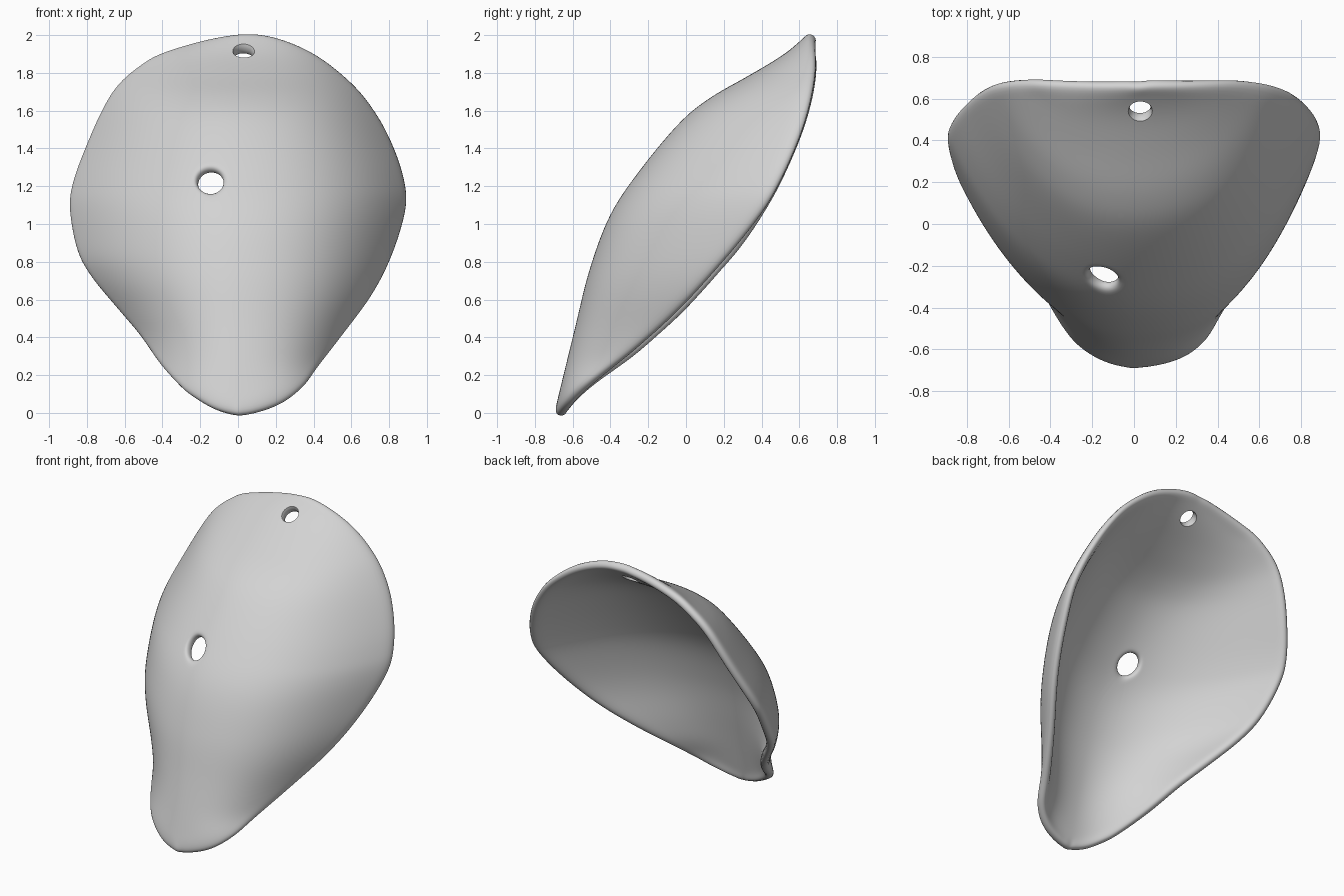
import bpy
import bmesh
import math
from mathutils import Vector

old = bpy.data.objects.get("Cube")
if old:
    bpy.data.objects.remove(old, do_unlink=True)


def spline(points, steps, closed=False):
    """Smooth curve through a few 2D points."""
    pts = [Vector(p) for p in points]
    count = len(pts)
    spans = count if closed else count - 1

    def at(i):
        return pts[i % count] if closed else pts[max(0, min(count - 1, i))]

    curve = []
    for i in range(spans):
        a, b, c, d = at(i - 1), at(i), at(i + 1), at(i + 2)
        for s in range(steps):
            t = s / steps
            curve.append(b + (c - a) * t / 2
                         + (a - b * 2.5 + c * 2 - d / 2) * t * t
                         + (b * 3 - a - c * 3 + d) * t ** 3 / 2)
    if not closed:
        curve.append(pts[-1])
    return curve


def lookup(curve, z):
    """Value of a rising curve at height z."""
    if z <= curve[0].y:
        return curve[0].x
    for a, b in zip(curve, curve[1:]):
        if z <= b.y:
            return a.x + (b.x - a.x) * (z - a.y) / max(b.y - a.y, 1e-6)
    return curve[-1].x


# Outline seen from the front (x, z), anticlockwise from the bottom tip
right_half = [(0, 0), (.13, .02), (.25, .07), (.35, .15), (.43, .25), (.54, .39),
              (.71, .62), (.82, .84), (.89, 1.08), (.88, 1.24), (.82, 1.42),
              (.73, 1.59), (.6, 1.75), (.39, 1.91), (.14, 2)]
left_half = [(-.1, 1.99), (-.39, 1.91), (-.53, 1.83), (-.64, 1.73), (-.72, 1.6),
             (-.8, 1.42), (-.87, 1.23), (-.89, 1.08), (-.85, .86), (-.77, .71),
             (-.63, .54), (-.52, .41), (-.42, .27), (-.33, .17), (-.25, .1),
             (-.13, .03)]
# Slight allowance for the rim that is rounded off later
loop = [((x * 1.016), 1 + (z - 1) * 1.012) for x, z in right_half + left_half]
outline = spline(loop, 4, closed=True)
fine = spline(loop, 12, closed=True)
peak = max(range(len(fine)), key=lambda i: fine[i].y)
side_a = fine[:peak + 1]
side_b = list(reversed(fine[peak:]))

# Depth (y, z) of the middle ridge and of the rim
ridge = spline([(-.7, -.01), (-.59, .44), (-.51, .76), (-.4, 1.05), (-.24, 1.29),
                (-.03, 1.54), (.13, 1.67), (.34, 1.79), (.52, 1.9), (.65, 2.01)], 10)
rim = spline([(-.69, -.01), (-.54, .14), (-.27, .32), (-.01, .54), (.23, .82),
              (.39, 1.05), (.53, 1.32), (.63, 1.58), (.675, 1.82), (.66, 2.01)], 10)


def surface(x, z):
    """Point on the outer face: a domed section at every height."""
    width = abs(lookup(side_a if x > 0 else side_b, z))
    t = min(1, abs(x) / max(width, .02))
    low, high = lookup(ridge, z), lookup(rim, z)
    soft = .75
    if x > 0:
        # Fuller flank on this side, with its lower rim set forward
        soft = .55
        high -= .035 * math.sin(math.pi * max(0, min(1, z / 1.1)))
    rise = soft * t ** 2 + (1 - soft) * t ** 4
    return Vector((x, low + (high - low) * rise, z))


# Shell: rings running from the middle hole out to the rim
RINGS = 20
WALL = .06
hole = Vector((-.15, 1.235))
bm = bmesh.new()
rings = []
for k in range(RINGS + 1):
    ring = []
    for p in outline:
        away = (p - hole).normalized()
        edge = hole + Vector((away.x * .07, away.y * .062))
        q = edge.lerp(p, k / RINGS)
        ring.append(bm.verts.new(surface(q.x, q.y)))
    rings.append(ring)
count = len(outline)
for inner, outer in zip(rings, rings[1:]):
    for i in range(count):
        j = (i + 1) % count
        bm.faces.new((inner[i], outer[i], outer[j], inner[j]))
mesh = bpy.data.meshes.new("curved_shell")
bm.to_mesh(mesh)
bm.free()
shell = bpy.data.objects.new("curved_shell", mesh)
bpy.context.collection.objects.link(shell)

# Wall thickness with a softly rounded rim
solid = shell.modifiers.new("thickness", 'SOLIDIFY')
solid.thickness = WALL
solid.offset = -1
rounding = shell.modifiers.new("rounding", 'SUBSURF')
rounding.levels = rounding.render_levels = 2

# Waisted cutter for the small flared hole near the top
spot = surface(.03, 1.915)
normal = (surface(.06, 1.915) - surface(0, 1.915)).cross(
    surface(.03, 1.94) - surface(.03, 1.89)).normalized()
bm = bmesh.new()
bmesh.ops.create_cone(bm, cap_ends=True, segments=32, radius1=1, radius2=1, depth=.2)
upright = [e for e in bm.edges if abs(e.verts[0].co.z - e.verts[1].co.z) > .1]
bmesh.ops.subdivide_edges(bm, edges=upright, cuts=9)
for v in bm.verts:
    radius = .05 + 8 * min(abs(v.co.z), .07) ** 2
    v.co.x *= radius
    v.co.y *= radius
cutter_mesh = bpy.data.meshes.new("hole_cutter")
bm.to_mesh(cutter_mesh)
bm.free()
cutter = bpy.data.objects.new("hole_cutter", cutter_mesh)
bpy.context.collection.objects.link(cutter)
cutter.location = spot - normal * WALL / 2
cutter.rotation_euler = normal.to_track_quat('Z', 'Y').to_euler()
cutter.hide_render = True
cut = shell.modifiers.new("top_hole", 'BOOLEAN')
cut.operation = 'DIFFERENCE'
cut.solver = 'EXACT'
cut.object = cutter

bpy.ops.object.select_all(action='DESELECT')
shell.select_set(True)
bpy.context.view_layer.objects.active = shell
for name in [m.name for m in shell.modifiers]:
    bpy.ops.object.modifier_apply(modifier=name)
bpy.data.objects.remove(cutter, do_unlink=True)
bpy.ops.object.shade_smooth_by_angle(angle=math.radians(60))

# Single light grey material
grey = bpy.data.materials.new("light_grey")
grey.use_nodes = True
colour = (.65, .65, .65, 1)
grey.diffuse_color = colour
grey.node_tree.nodes["Principled BSDF"].inputs["Base Color"].default_value = colour
shell.data.materials.clear()
shell.data.materials.append(grey)
